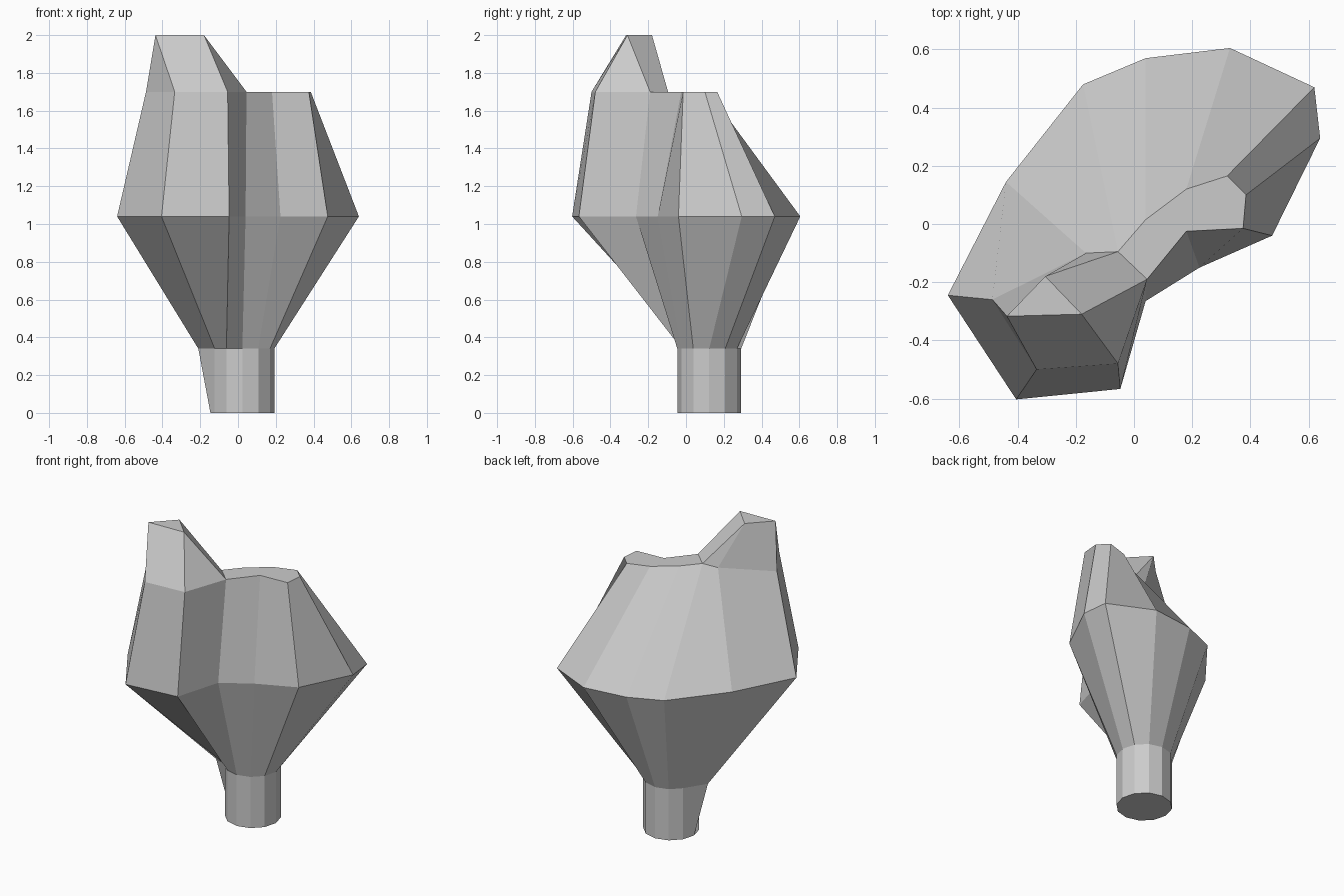
import bpy
import bmesh
from math import cos, sin, radians
from mathutils import Vector

default_cube = bpy.data.objects.get("Cube")
if default_cube:
    bpy.data.objects.remove(default_cube, do_unlink=True)

# Single flat grey
grey = bpy.data.materials.new("plain_grey")
grey.use_nodes = True
colour = (0.6, 0.6, 0.6, 1.0)
grey.diffuse_color = colour
grey.node_tree.nodes["Principled BSDF"].inputs["Base Color"].default_value = colour


def at_height(outline, z):
    return [Vector((x, y, z)) for x, y in outline]


def make_part(name, faces):
    """Build one flat-shaded part from lists of corner positions."""
    bm = bmesh.new()
    for corners in faces:
        bm.faces.new([bm.verts.new(p) for p in corners])
    bmesh.ops.remove_doubles(bm, verts=bm.verts, dist=0.0005)
    mesh = bpy.data.meshes.new(name)
    bm.to_mesh(mesh)
    bm.free()
    mesh.materials.append(grey)
    part = bpy.data.objects.new(name, mesh)
    bpy.context.collection.objects.link(part)
    return part


def loft(lower, upper):
    """Quads joining two rings with the same number of corners."""
    count = len(lower)
    return [(lower[i], lower[(i + 1) % count], upper[(i + 1) % count], upper[i])
            for i in range(count)]


# Round stem outline, counter-clockwise from the left side
SIDES = 12
circle = [(0.023 + 0.169 * cos(radians(180 + i * 360 / SIDES)),
           0.123 + 0.169 * sin(radians(180 + i * 360 / SIDES)))
          for i in range(SIDES)]
foot = at_height(circle, 0)
neck = at_height(circle, 0.34)
neck[0].x, neck[0].y = -0.21, 0.07

# Kidney-shaped widest ring and the narrower shoulder above it
waist = at_height([(-0.64, -0.245), (-0.405, -0.603), (-0.047, -0.567),
                   (0.04, -0.265), (0.225, -0.15), (0.475, -0.04),
                   (0.64, 0.295), (0.62, 0.47), (0.33, 0.605),
                   (0.04, 0.57), (-0.175, 0.48), (-0.44, 0.145)], 1.04)
shoulder = at_height([(-0.487, -0.26), (-0.335, -0.5), (-0.055, -0.48),
                      (0.045, -0.19), (0.18, -0.025), (0.375, -0.015),
                      (0.385, 0.1), (0.32, 0.165), (0.18, 0.12),
                      (0.04, 0.015), (-0.055, -0.095), (-0.165, -0.1)], 1.7)

# Stem with closed foot
make_part("stem", loft(foot, neck) + [foot[::-1]])

# Body with the flat shelf beside the horn
make_part("body", loft(neck, waist) + loft(waist, shoulder) + [shoulder[3:11]])

# Horn tapering to a three-cornered tip
left, right, back = at_height([(-0.437, -0.317), (-0.18, -0.31), (-0.305, -0.18)], 2)
s = shoulder
make_part("horn", [
    (left, right, back),
    (s[0], s[1], left),
    (s[1], s[2], right, left),
    (s[2], s[3], right),
    (s[3], s[10], back, right),
    (s[10], s[11], back),
    (s[11], s[0], left, back),
])
